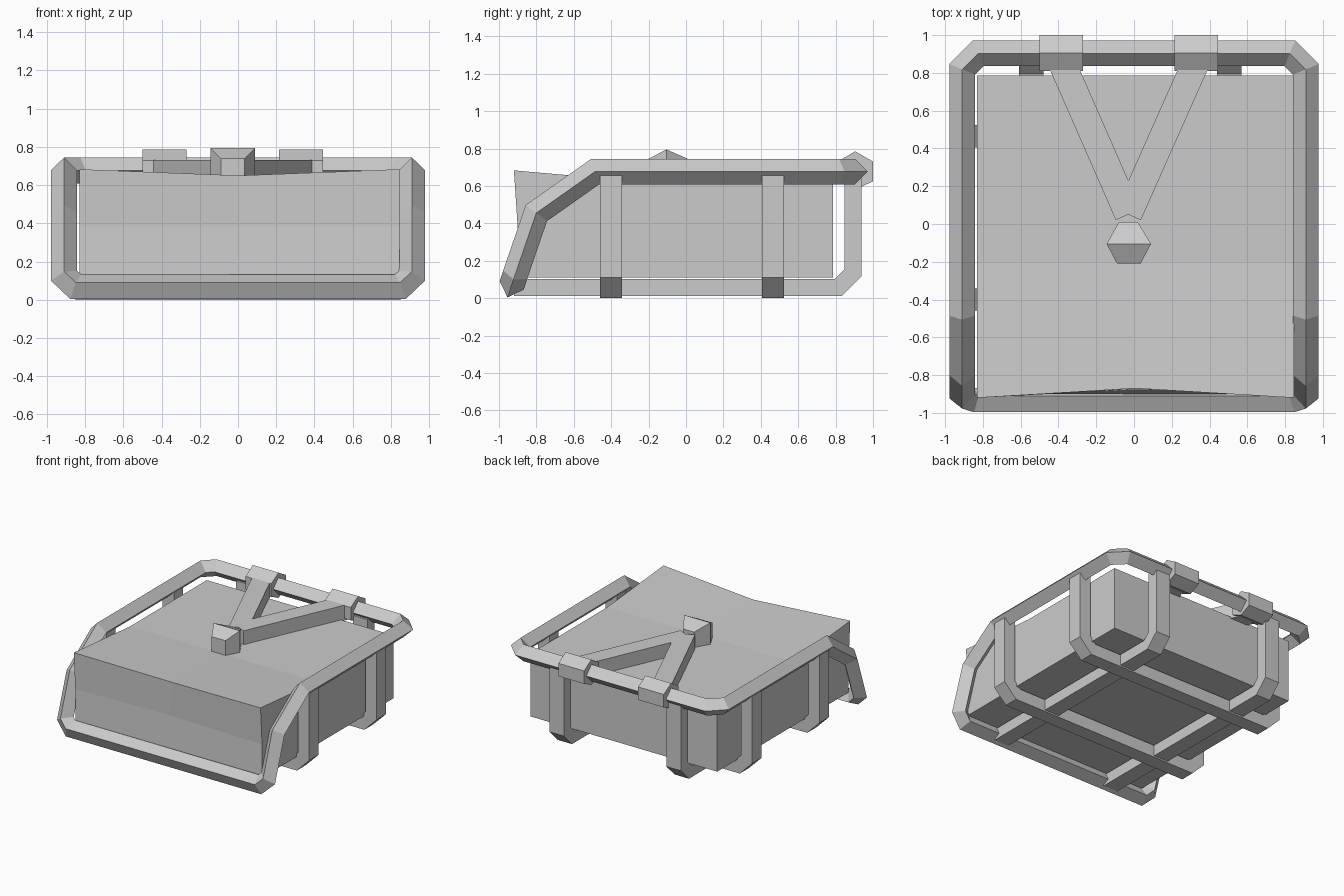
import bpy, bmesh
from mathutils import Vector

cube = bpy.data.objects.get("Cube")
if cube:
    bpy.data.objects.remove(cube, do_unlink=True)

grey = bpy.data.materials.new("plain_grey")
GREY = (0.6, 0.6, 0.6, 1)
grey.diffuse_color = GREY
grey.use_nodes = True
grey.node_tree.nodes["Principled BSDF"].inputs["Base Color"].default_value = GREY


def finish(name, bm, mirror=False):
    bmesh.ops.recalc_face_normals(bm, faces=bm.faces)
    mesh = bpy.data.meshes.new(name)
    bm.to_mesh(mesh)
    bm.free()
    mesh.materials.append(grey)
    obj = bpy.data.objects.new(name, mesh)
    bpy.context.collection.objects.link(obj)
    if mirror:
        obj.modifiers.new("Mirror", "MIRROR")
    return obj


def sweep(name, path, section, side, mirror=False):
    """Sweep a section along a path with mitred corners; 'side' is the section's first axis."""
    pts = [Vector(p) for p in path]
    dirs = [(b - a).normalized() for a, b in zip(pts, pts[1:])]
    u = Vector(side)
    u = (u - dirs[0] * u.dot(dirs[0])).normalized()
    bm = bmesh.new()
    rings = []
    for i, p in enumerate(pts):
        t = dirs[max(i - 1, 0)]
        if i > 1:
            u = dirs[i - 2].rotation_difference(t) @ u
        v = t.cross(u)
        cut = t + dirs[min(i, len(dirs) - 1)]
        ring = []
        for a, b in section:
            off = u * a + v * b
            ring.append(bm.verts.new(p + off - t * (off.dot(cut) / t.dot(cut))))
        rings.append(ring)
    n = len(section)
    for r, s in zip(rings, rings[1:]):
        for k in range(n):
            bm.faces.new((r[k], r[(k + 1) % n], s[(k + 1) % n], s[k]))
    bm.faces.new(rings[-1])
    if not mirror:
        bm.faces.new(rings[0])
    elif abs(pts[-1].x) < 0.001:
        bm.faces.ensure_lookup_table()
        bm.faces.remove(bm.faces[-1])
    return finish(name, bm, mirror)


def rect(w, h):
    return [(-w / 2, -h / 2), (w / 2, -h / 2), (w / 2, h / 2), (-w / 2, h / 2)]


# Tank body: a box with a sagging top and a dented front
bm = bmesh.new()
bmesh.ops.create_cube(bm, size=2)
bmesh.ops.subdivide_edges(bm, edges=bm.edges[:], cuts=1, use_grid_fill=True)
for vert in bm.verts:
    x, y, z = (round(c) for c in vert.co)
    co = Vector((0.008 + 0.838 * x, (-0.91, -0.2, 0.785)[y + 1], (0.11, 0.38, 0.62)[z + 1]))
    if y < 0:
        co.y += 0.01 if z < 1 else -0.01
        if x == 0 and z >= 0:
            co.y += 0.05 if z == 1 else 0.025
        if z == 1:
            co.z = 0.65 if x == 0 else 0.683
    vert.co = co
finish("body", bm)

# Tubular guard frame with a diamond section
R = 0.068
sweep("guard_frame",
      [(0, -0.932, 0.068), (0.849, -0.932, 0.068), (0.91, -0.913, 0.126),
       (0.91, -0.80, 0.455), (0.91, -0.485, 0.677), (0.91, 0.819, 0.677),
       (0.825, 0.904, 0.677), (0, 0.904, 0.677)],
      [(R, 0), (0, R), (-R, 0), (0, -R)], (0, 0.325, 0.946), mirror=True)

# Cradle straps running across and up both sides
for name, y in (("front", -0.4), ("rear", 0.465)):
    sweep(name + "_cross_strap",
          [(0, y, 0.05), (0.829, y, 0.05), (0.91, y, 0.131), (0.91, y, 0.655)],
          rect(0.118, 0.1), (0, 1, 0), mirror=True)

# Straps running front to back and up the rear, clamps and struts
for name, sx, cx in (("right", -0.545, -0.385), ("left", 0.505, 0.33)):
    sweep(name + "_long_strap",
          [(sx, -0.92, 0.057), (sx, 0.814, 0.057), (sx, 0.892, 0.135), (sx, 0.892, 0.65)],
          rect(0.13, 0.09), (1, 0, 0))
    sweep(name + "_clamp", [(cx - 0.115, 0.905, 0.68), (cx + 0.115, 0.905, 0.68)],
          [(0, 0.105), (0.095, 0.05), (0.095, -0.055), (0, -0.1), (-0.095, -0.055), (-0.095, 0.05)],
          (0, 1, 0))
    sweep(name + "_strut", [(cx, 0.86, 0.67), (-0.03, 0.05, 0.67)], rect(0.145, 0.125), (1, 0, 0))

# Ridged six-sided hub joining the struts
bm = bmesh.new()
outline = [(-0.08, 0.01, 0.745), (0.02, 0.01, 0.745), (0.09, -0.105, 0.795),
           (0.035, -0.21, 0.74), (-0.09, -0.21, 0.74), (-0.145, -0.105, 0.795)]
top = [bm.verts.new(p) for p in outline]
low = [bm.verts.new((x, y, 0.6)) for x, y, z in outline]
for k in range(6):
    bm.faces.new((top[k], top[k - 1], low[k - 1], low[k]))
bm.faces.new((top[0], top[1], top[2], top[5]))
bm.faces.new((top[2], top[3], top[4], top[5]))
bm.faces.new(low)
finish("strut_hub", bm)
